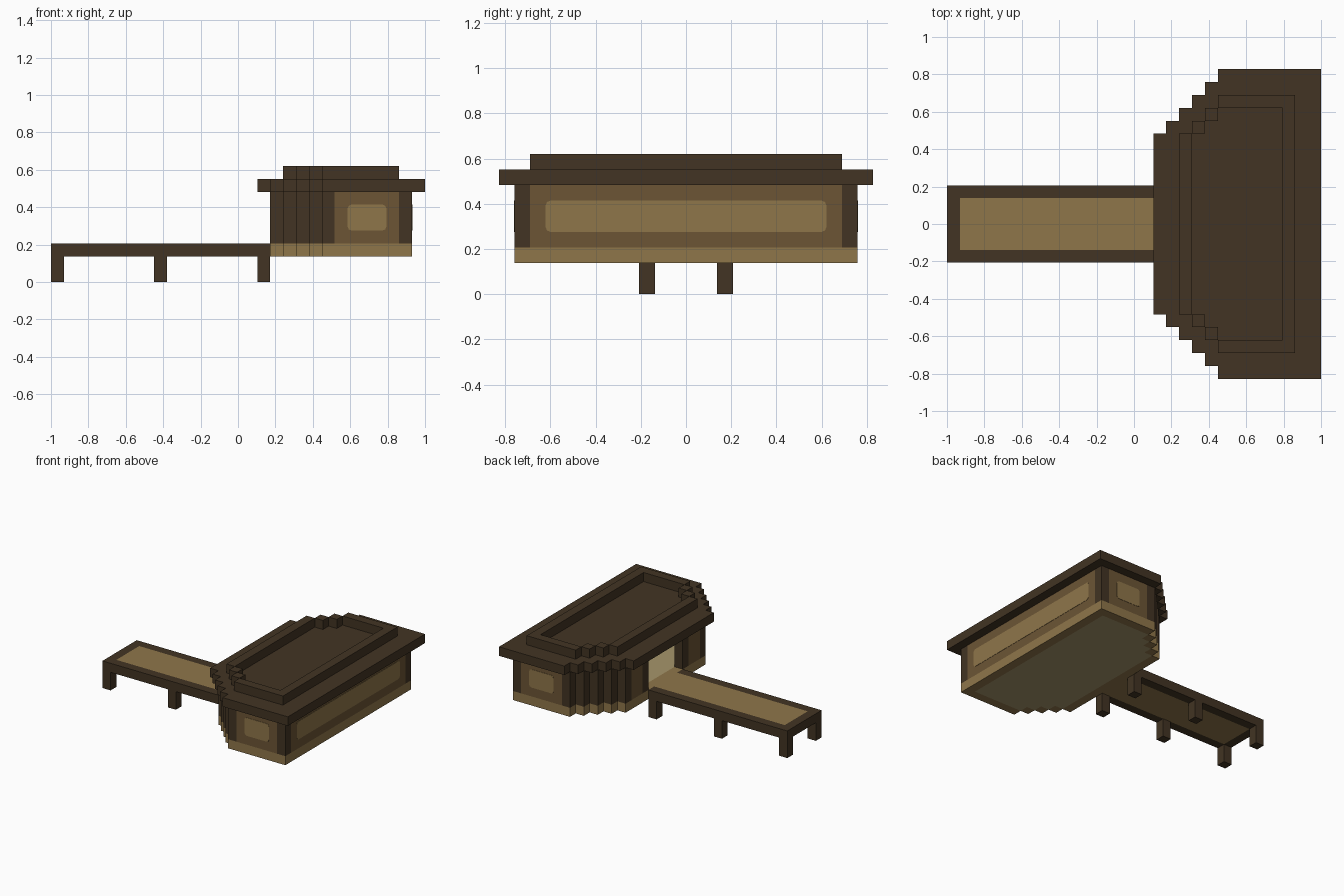
import bpy, bmesh
from mathutils import Vector

U = 2 / 29  # one block

cube = bpy.data.objects.get("Cube")
if cube:
    bpy.data.objects.remove(cube, do_unlink=True)


def material(name, hex_code):
    rgb = [int(hex_code[k:k + 2], 16) / 255 for k in (0, 2, 4)]
    col = [c / 12.92 if c < 0.04045 else ((c + 0.055) / 1.055) ** 2.4 for c in rgb] + [1]
    m = bpy.data.materials.new(name)
    m.use_nodes = True
    m.diffuse_color = col
    bsdf = m.node_tree.nodes["Principled BSDF"]
    bsdf.inputs["Base Color"].default_value = col
    bsdf.inputs["Roughness"].default_value = 0.9
    return m


DARK = material("dark timber", "423423")
WALL = material("brown wall", "6C5535")
TAN = material("tan wood", "8F764A")
BEIGE = material("beige floor", "A6956A")


def point(x, y, z):
    return Vector((x * U - 1, y * U, z * U))


def finish(name, bm, mat):
    bmesh.ops.recalc_face_normals(bm, faces=bm.faces)
    mesh = bpy.data.meshes.new(name)
    bm.to_mesh(mesh)
    bm.free()
    mesh.materials.append(mat)
    obj = bpy.data.objects.new(name, mesh)
    bpy.context.collection.objects.link(obj)
    return obj


def add_box(bm, x, y, z):
    lo, hi = point(x[0], y[0], z[0]), point(x[1], y[1], z[1])
    verts = bmesh.ops.create_cube(bm, size=1)["verts"]
    for v in verts:
        v.co = Vector([(lo[k] + hi[k]) / 2 + v.co[k] * (hi[k] - lo[k]) for k in range(3)])


def boxes(name, mat, spans, z):
    """Boxes in block units; those off the centre line are mirrored across y."""
    bm = bmesh.new()
    for x, y in spans:
        add_box(bm, x, y, z)
        if y[0] > 0:
            add_box(bm, x, (-y[1], -y[0]), z)
    return finish(name, bm, mat)


def sym(half):
    return (-half, half)


def steps(x0, half, n):
    """Single blocks running diagonally along the stepped corner."""
    return [((x0 + k, x0 + k + 1), (half + k - 1, half + k)) for k in range(1, n + 1)]


def ring(name, mat, x0, half, n, x1, z):
    full = half + n + 1
    spans = [((x0, x0 + 1), sym(half)), ((x1 - 1, x1), sym(full - 1)),
             ((x0 + n + 1, x1), (full - 1, full))]
    return boxes(name, mat, spans + steps(x0, half, n), z)


def slab(name, mat, x0, half, n, x1, z):
    """Solid plate with stepped corners on the entrance side."""
    side = []
    for k in range(n + 2):
        side += [(x0 + k, half + k), (x0 + k + 1, half + k)]
    side[-1] = (x1, half + n + 1)
    outline = side + [(x, -y) for x, y in reversed(side)]
    bm = bmesh.new()
    face = bm.faces.new([bm.verts.new(point(x, y, z[0])) for x, y in outline])
    top = bmesh.ops.extrude_face_region(bm, geom=[face])["geom"]
    for v in top:
        if isinstance(v, bmesh.types.BMVert):
            v.co.z = z[1] * U
    return finish(name, bm, mat)


def window(name, x, y, z, axis):
    """Pane through the wall, barely proud of it, with softened corners."""
    bm = bmesh.new()
    add_box(bm, x, y, z)
    edges = [e for e in bm.edges
             if abs((e.verts[0].co - e.verts[1].co).normalized()[axis]) > 0.9]
    bmesh.ops.bevel(bm, geom=edges, offset=0.02, segments=2, profile=0.5, affect='EDGES')
    return finish(name, bm, TAN)


# Jetty
boxes("jetty_frame", DARK, [((0, 1), sym(2)), ((0, 17), (2, 3))], (2, 3))
boxes("jetty_planks", TAN, [((1, 17), sym(2))], (2, 3))
boxes("jetty_legs", DARK, [((i, i + 1), (2, 3)) for i in (0, 8, 16)], (0, 2))

# Hut base
ring("base_rim", TAN, 17, 7, 3, 28, (2, 3))
slab("hut_floor", BEIGE, 18, 7, 2, 27, (2, 3))

# Posts and walls, with a doorway left open towards the jetty
posts = [((17, 18), (3, 4)), ((17, 18), (6, 7)),
         ((21, 22), (10, 11)), ((27, 28), (10, 11))]
boxes("wall_posts", DARK, posts + steps(17, 7, 3), (3, 7))
boxes("wall_panels", WALL, [((17, 18), (4, 6)), ((22, 27), (10, 11)),
                            ((27, 28), sym(10))], (3, 7))

# Windows
P = 0.03
window("long_window", (27 - P, 28 + P), sym(9), (4, 6), 0)
window("left_end_window", (23, 26), (10 - P, 11 + P), (4, 6), 1)
window("right_end_window", (23, 26), (-11 - P, -10 + P), (4, 6), 1)

# Roof
slab("roof_slab", DARK, 16, 7, 4, 29, (7, 8))
ring("roof_parapet", DARK, 18, 7, 2, 27, (8, 9))
